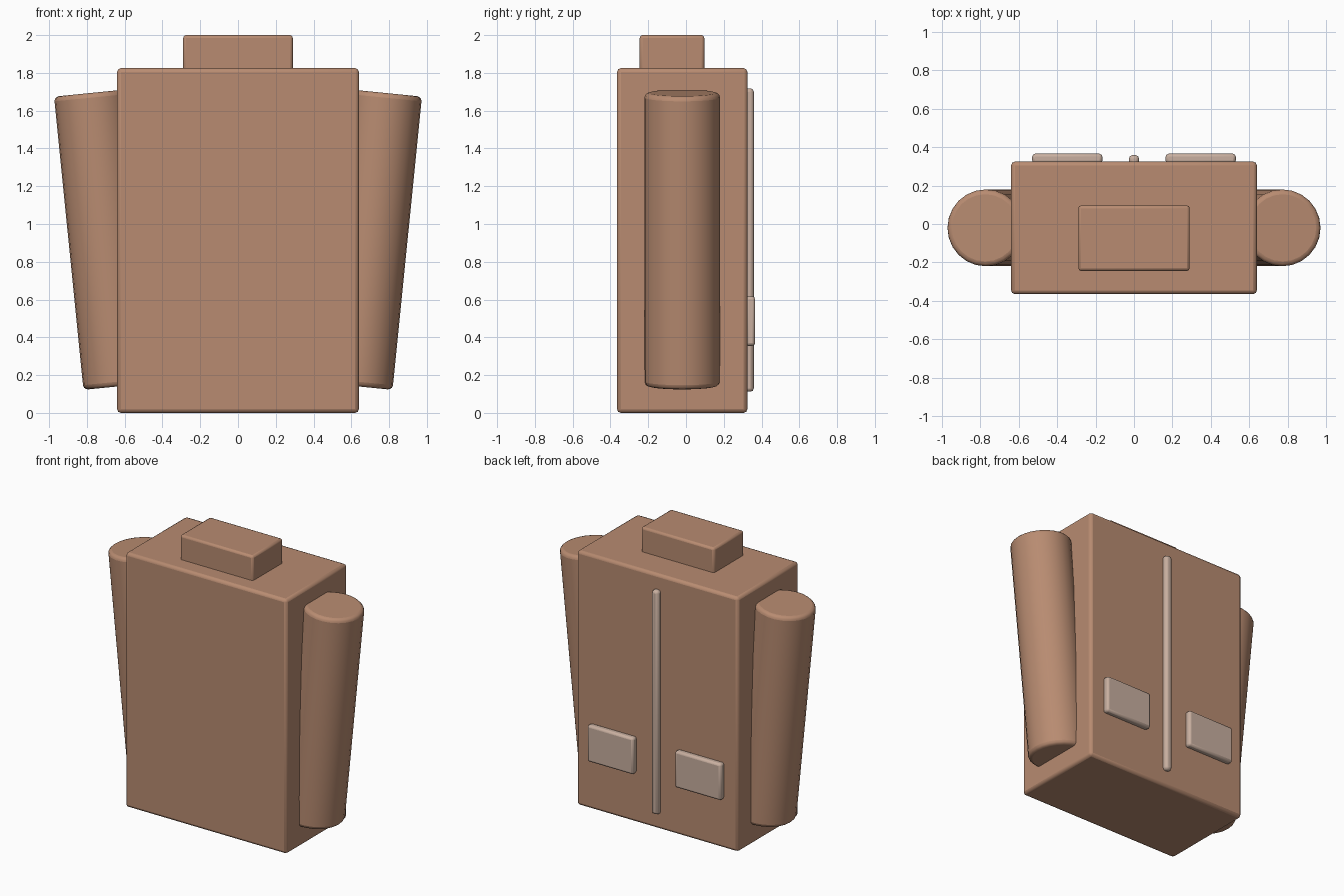
import bpy, math

if "Cube" in bpy.data.objects:
    bpy.data.objects.remove(bpy.data.objects["Cube"])


def material(name, rgb):
    m = bpy.data.materials.new(name)
    m.diffuse_color = (*rgb, 1)
    m.use_nodes = True
    m.node_tree.nodes["Principled BSDF"].inputs["Base Color"].default_value = m.diffuse_color
    return m


cloth = material("brown_cloth", (0.48, 0.26, 0.165))
trim = material("pale_trim", (0.58, 0.43, 0.35))


def finish(name, mat, bevel, segments=2):
    ob = bpy.context.object
    ob.name = name
    ob.data.materials.append(mat)
    mod = ob.modifiers.new("soft_edges", 'BEVEL')
    mod.width = bevel
    mod.segments = segments
    mod.limit_method = 'ANGLE'
    mod.angle_limit = math.radians(30)
    bpy.ops.object.shade_smooth_by_angle(angle=math.radians(35))
    return ob


def box(name, x, y, z, mat, bevel):
    """Bevelled box from (min, max) ranges."""
    bpy.ops.mesh.primitive_cube_add(size=1, location=[sum(r) / 2 for r in (x, y, z)])
    bpy.context.object.scale = [r[1] - r[0] for r in (x, y, z)]
    bpy.ops.object.transform_apply(location=False, rotation=False, scale=True)
    return finish(name, mat, bevel)


# Torso and collar
box("torso", (-0.64, 0.64), (-0.365, 0.325), (0, 1.825), cloth, 0.02)
box("collar", (-0.29, 0.29), (-0.245, 0.097), (1.75, 2.0), cloth, 0.015)

# Zip strip
box("zip_strip", (-0.026, 0.026), (0.305, 0.359), (0.112, 1.718), trim, 0.018)

# Sleeves and pockets on both sides
for side, s in (("left", -1), ("right", 1)):
    bpy.ops.mesh.primitive_cylinder_add(
        vertices=24, radius=0.2, depth=1.56, location=(s * 0.697, -0.02, 0.918),
        rotation=(0, s * 0.1, 0))
    finish(side + "_sleeve", cloth, 0.025, 3)
    xs = sorted((s * 0.165, s * 0.53))
    box(side + "_pocket", xs, (0.315, 0.366), (0.355, 0.617), trim, 0.015)
